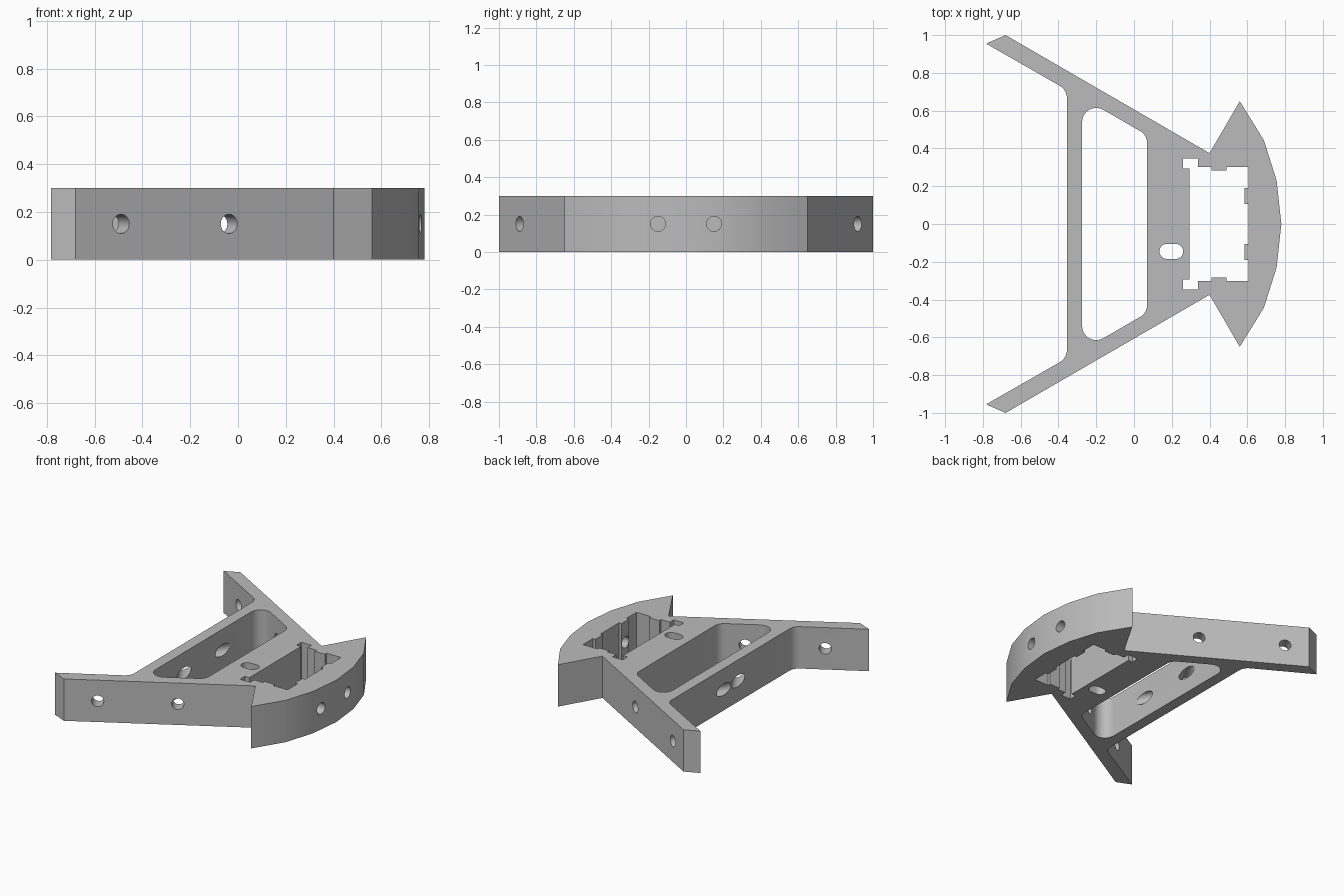
import bpy, bmesh, math
from mathutils import Vector, Matrix

cube = bpy.data.objects.get("Cube")
if cube:
    bpy.data.objects.remove(cube, do_unlink=True)

HEIGHT = 0.30
MID = HEIGHT / 2
BORE = 0.04      # radius of the round holes
FILLET = 0.075   # radius of the rounded inner corners

grey = bpy.data.materials.new("plain grey")
grey.use_nodes = True
grey.diffuse_color = (0.5, 0.5, 0.5, 1)
grey.node_tree.nodes["Principled BSDF"].inputs["Base Color"].default_value = (0.5, 0.5, 0.5, 1)


def rounded(points, steps=8):
    """Replace each (x, y, radius) corner by a tangent arc."""
    out = []
    for i, (x, y, r) in enumerate(points):
        p = Vector((x, y))
        if r == 0:
            out.append(p)
            continue
        a = (Vector(points[i - 1][:2]) - p).normalized()
        b = (Vector(points[(i + 1) % len(points)][:2]) - p).normalized()
        half = a.angle(b) / 2
        centre = p + (a + b).normalized() * (r / math.sin(half))
        start = p + a * (r / math.tan(half)) - centre
        end = p + b * (r / math.tan(half)) - centre
        sweep = math.atan2(start.x * end.y - start.y * end.x, start.dot(end))
        for k in range(steps + 1):
            out.append(centre + Matrix.Rotation(sweep * k / steps, 2) @ start)
    return out


def mirrored(half):
    """Close a +y half profile with its reflection."""
    return half + [(x, -y, r) for x, y, r in reversed(half) if y > 0]


def finish(name, bm):
    bmesh.ops.recalc_face_normals(bm, faces=bm.faces)
    mesh = bpy.data.meshes.new(name)
    bm.to_mesh(mesh)
    bm.free()
    mesh.materials.append(grey)
    obj = bpy.data.objects.new(name, mesh)
    bpy.context.collection.objects.link(obj)
    return obj


def prism(name, points, z0, z1):
    bm = bmesh.new()
    face = bm.faces.new([bm.verts.new((p.x, p.y, z0)) for p in rounded(points)])
    new = bmesh.ops.extrude_face_region(bm, geom=[face])["geom"]
    bmesh.ops.translate(bm, vec=(0, 0, z1 - z0),
                        verts=[v for v in new if isinstance(v, bmesh.types.BMVert)])
    return finish(name, bm)


def rod(name, start, direction, length):
    """Cylinder whose axis starts at a point and runs level."""
    d = Vector((*direction, 0)).normalized()
    centre = Vector((*start, MID)) + d * length / 2
    bm = bmesh.new()
    bmesh.ops.create_cone(bm, cap_ends=True, segments=32, radius1=BORE, radius2=BORE, depth=length,
                          matrix=Matrix.Translation(centre) @ d.to_track_quat('Z', 'Y').to_matrix().to_4x4())
    return finish(name, bm)


def cut(target, cutter):
    cutter.hide_render = True
    mod = target.modifiers.new(cutter.name, 'BOOLEAN')
    mod.operation = 'DIFFERENCE'
    mod.solver = 'EXACT'
    mod.object = cutter
    bpy.context.view_layer.objects.active = target
    bpy.ops.object.modifier_apply(modifier=mod.name)
    bpy.data.objects.remove(cutter, do_unlink=True)


# Body: curved bow, side points, splayed arms and back bar
body = prism("bracket_body", mirrored([
    (0.78, 0, 0), (0.755, 0.23, 0), (0.688, 0.443, 0), (0.56, 0.65, 0), (0.40, 0.375, 0),
    (-0.68, 1.0, 0), (-0.783, 0.955, 0), (-0.355, 0.71, FILLET)]), 0, HEIGHT)

# Large rounded window between the bars
cut(body, prism("window", mirrored([(0.07, 0.47, FILLET), (-0.275, 0.67, FILLET)]), -0.1, 0.4))

# Pocket with corner ears and small locating ribs
cut(body, prism("pocket", mirrored([
    (0.605, 0.105, 0), (0.585, 0.105, 0), (0.585, 0.19, 0), (0.605, 0.19, 0),
    (0.605, 0.303, 0), (0.49, 0.303, 0), (0.49, 0.283, 0), (0.41, 0.283, 0),
    (0.41, 0.303, 0), (0.34, 0.303, 0), (0.34, 0.347, 0), (0.26, 0.347, 0),
    (0.26, 0.293, 0), (0.295, 0.293, 0)]), -0.1, 0.4))

# Cable slot in the middle bar
r = 0.0395
cut(body, prism("slot", [(x, -0.145 + s * 0.04, r) for x, s in
                         ((0.135, -1), (0.26, -1), (0.26, 1), (0.135, 1))], -0.1, 0.4))

# Bores square to each arm; the inner ones carry on through the back bar
slope = math.tan(math.radians(30))
for side, outer_x in ((1, -0.54), (-1, -0.49)):
    for x, length in ((outer_x, 0.35), (-0.038, 1.0)):
        y = 0.375 + (0.40 - x) * slope
        inward = (-0.5, -0.866 * side)
        cut(body, rod("arm_bore", (x + 0.05, side * (y + 0.0866)), inward, length))
    # Bores through the bow into the pocket
    cut(body, rod("bow_bore", (0.9, side * 0.15), (-1, 0), 0.45))

bpy.ops.object.select_all(action='DESELECT')
body.select_set(True)
bpy.context.view_layer.objects.active = body
bpy.ops.object.shade_smooth_by_angle(angle=math.radians(30))
